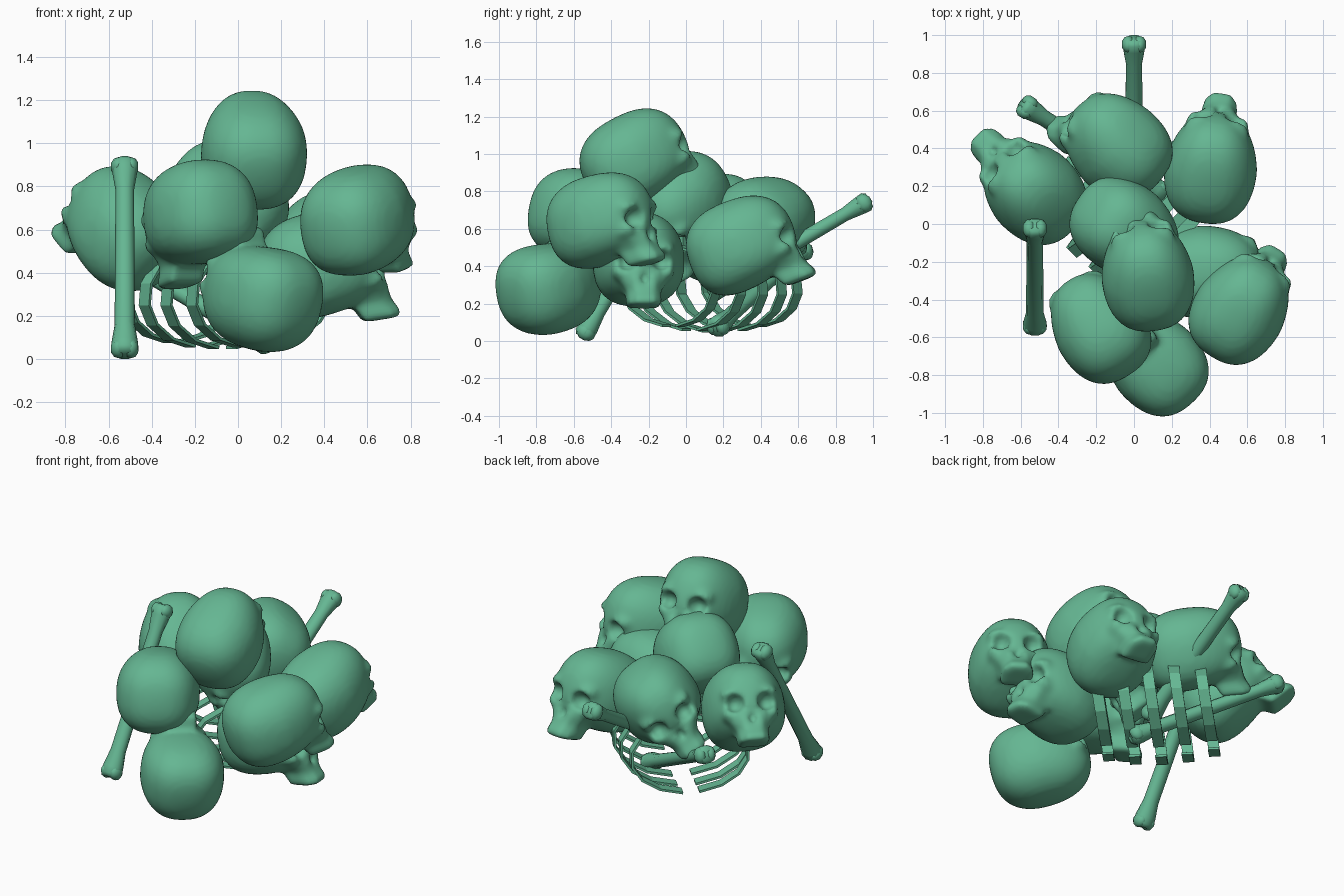
import bpy, bmesh, math
from mathutils import Vector, Matrix

cube = bpy.data.objects.get("Cube")
if cube:
    bpy.data.objects.remove(cube, do_unlink=True)

green = bpy.data.materials.new("bone_green")
green.use_nodes = True
COLOUR = (0.13, 0.47, 0.29, 1)
green.diffuse_color = COLOUR
green.node_tree.nodes["Principled BSDF"].inputs["Base Color"].default_value = COLOUR


def add_object(name, mesh, matrix=None):
    obj = bpy.data.objects.new(name, mesh)
    bpy.context.collection.objects.link(obj)
    if matrix:
        obj.matrix_world = matrix
    return obj


def finish(bm, name, smooth=True):
    bmesh.ops.recalc_face_normals(bm, faces=bm.faces)
    mesh = bpy.data.meshes.new(name)
    bm.to_mesh(mesh)
    bm.free()
    for p in mesh.polygons:
        p.use_smooth = smooth
    mesh.materials.append(green)
    return mesh


def ball(bm, centre, size, segs=24):
    m = Matrix.Translation(centre) @ Matrix.Diagonal((*size, 1))
    return bmesh.ops.create_uvsphere(bm, u_segments=segs, v_segments=segs // 2,
                                     radius=1, matrix=m)["verts"]


def loft(bm, rings):
    """Closed tube through a list of vertex rings."""
    loops = [[bm.verts.new(p) for p in r] for r in rings]
    n = len(loops[0])
    for a, b in zip(loops, loops[1:]):
        for i in range(n):
            bm.faces.new((a[i], a[(i + 1) % n], b[(i + 1) % n], b[i]))
    bm.faces.new(loops[0])
    bm.faces.new(loops[-1])


def frame(centre, forward, up):
    """Placement with local +y along forward and local +z near up."""
    f = Vector(forward).normalized()
    r = f.cross(Vector(up)).normalized()
    m = Matrix((r, f, r.cross(f))).transposed().to_4x4()
    m.translation = centre
    return m


# Skull: boxy cranium fused with cheeks and short upper jaw, sockets carved out
def skull_mesh():
    bm = bmesh.new()
    p = 2.5
    for v in ball(bm, (0, 0, 0), (1, 1, 1), 40):
        n = v.co * sum(abs(c) ** p for c in v.co) ** (-1 / p)
        taper = 1 - 0.2 * max(0, n.y) - 0.1 * max(0, n.z) ** 2
        v.co = (0.245 * n.x * taper, 0.295 * n.y - 0.01,
                n.z * (0.255 if n.z > 0 else 0.225 - 0.035 * n.y))
    for s in (-1, 1):
        ball(bm, (s * 0.09, 0.2, 0.025), (0.085, 0.08, 0.05))
        ball(bm, (s * 0.12, 0.18, -0.09), (0.05, 0.08, 0.05))
    # rows: height, half width, back, front
    rows = [(0.02, 0.15, 0.02, 0.25), (-0.08, 0.15, 0.02, 0.265),
            (-0.14, 0.13, 0.05, 0.275), (-0.2, 0.09, 0.1, 0.285),
            (-0.26, 0.095, 0.13, 0.32), (-0.285, 0.09, 0.14, 0.315)]
    loft(bm, [[(-w, b, z), (w, b, z), (w, f - 0.06, z), (w * 0.5, f, z),
               (-w * 0.5, f, z), (-w, f - 0.06, z)] for z, w, b, f in rows])
    body = add_object("skull_source", finish(bm, "skull_source"))

    bm = bmesh.new()
    for s in (-1, 1):
        ball(bm, (s * 0.095, 0.28, -0.04), (0.06, 0.09, 0.058), 16)
    ball(bm, (0, 0.3, -0.135), (0.033, 0.06, 0.045), 16)
    cutter = add_object("socket_cutter", finish(bm, "socket_cutter"))
    body.hide_render = cutter.hide_render = True

    fuse = body.modifiers.new("fuse", "REMESH")
    fuse.mode, fuse.voxel_size = "VOXEL", 0.016
    cut = body.modifiers.new("sockets", "BOOLEAN")
    cut.operation, cut.object = "DIFFERENCE", cutter
    again = body.modifiers.new("even", "REMESH")
    again.mode, again.voxel_size = "VOXEL", 0.016
    soft = body.modifiers.new("soften", "SMOOTH")
    soft.factor, soft.iterations = 0.5, 6
    bpy.context.view_layer.update()
    deps = bpy.context.evaluated_depsgraph_get()
    mesh = bpy.data.meshes.new_from_object(body.evaluated_get(deps))
    mesh.name = "skull"
    for obj in (body, cutter):
        bpy.data.objects.remove(obj, do_unlink=True)
    mesh.materials.clear()
    mesh.materials.append(green)
    for poly in mesh.polygons:
        poly.use_smooth = True
        poly.material_index = 0
    return mesh


Z = (0, 0, 1)
skull = skull_mesh()
# name, centre, facing, up
for name, centre, facing, up in [
        ("skull_top", (0.07, -0.26, 0.97), (-0.12, 0.88, 0.46), Z),
        ("skull_front_right", (-0.19, -0.54, 0.66), (-0.5, 0.8, -0.2), Z),
        ("skull_front_left", (0.57, -0.44, 0.64), (0.5, 0.8, 0.22), Z),
        ("skull_front_low", (0.1, -0.72, 0.3), (-0.55, 0.6, 0.2), (-0.15, 0.1, -1)),
        ("skull_side_right", (-0.54, 0.18, 0.61), (-0.52, 0.52, 0.62), Z),
        ("skull_back", (-0.1, 0.42, 0.62), (-0.62, 0.58, 0.08), (0.36, 0.38, 0.8)),
        ("skull_middle", (-0.04, -0.03, 0.72), (0.6, -0.4, -0.6), Z),
        ("skull_back_left", (0.41, 0.31, 0.51), (0.14, 0.95, 0.36), Z),
        ("skull_side_left", (0.4, -0.25, 0.43), (0.95, 0.1, 0.15), Z)]:
    add_object(name, skull, frame(centre, facing, up))


# Long bones: waisted shaft flaring to a softly notched knuckle at each end
def long_bone(name, start, end):
    start, end = Vector(start), Vector(end)
    half = (end - start).length / 2
    bm = bmesh.new()
    rings = []
    for t, r in [(-0.98, 0.045), (-0.94, 0.064), (-0.86, 0.062), (-0.68, 0.047),
                 (0.68, 0.043), (0.86, 0.058), (0.94, 0.062), (0.98, 0.045)]:
        rings.append([(r * math.cos(a), t * half, r * 0.9 * math.sin(a))
                      for a in (i * math.tau / 10 for i in range(10))])
    loft(bm, rings)
    for e in (-1, 1):
        for s in (-1, 1):
            ball(bm, (s * 0.03, e * (half - 0.045), 0), (0.036, 0.045, 0.05), 10)
    up = (0, -1, 0.5) if abs((end - start).z) > 0.7 else Z
    add_object(name, finish(bm, name), frame((start + end) / 2, end - start, up))


long_bone("bone_upright", (-0.525, -0.56, 0.01), (-0.525, 0.0, 0.93))
long_bone("bone_back", (0.0, 0.12, 0.25), (0.0, 0.99, 0.76))
long_bone("bone_low", (0.16, 0.15, 0.06), (-0.6, 0.64, 0.5))


# Rib cage lying on its front: flat bands, open along the breastbone
def rib(bm, along, width, height):
    steps, band, thick = 7, 0.033, 0.007
    for side in (-1, 1):
        rings = []
        for i in range(steps + 1):
            a = math.radians(8 + 164 * i / steps)
            out = Vector((side * math.sin(a), 0, -math.cos(a)))
            lean = 0.03 * math.cos(a)
            p = Vector((out.x * width, along + lean, out.z * height))
            rings.append([p + out * thick * u + Vector((0, band * v, 0))
                          for u, v in ((-1, -1), (1, -1), (1, 1), (-1, 1))])
        loft(bm, rings)


bm = bmesh.new()
for i in range(5):
    k = (i - 2) / 2
    rib(bm, 0.31 * k, 0.4 - 0.05 * k * k, 0.25 - 0.03 * k * k)
cage = frame((-0.05, 0.13, 0.3), (-1, 1, 0), Z)
add_object("ribs", finish(bm, "ribs", False), cage)

# Spine above the ribs
bm = bmesh.new()
for i in range(6):
    m = Matrix.Translation((0, 0.12 * i - 0.32, 0.23)) @ Matrix.Diagonal((0.08, 0.09, 0.06, 1))
    bmesh.ops.create_cube(bm, size=1, matrix=m)
add_object("spine", finish(bm, "spine", False), cage)
